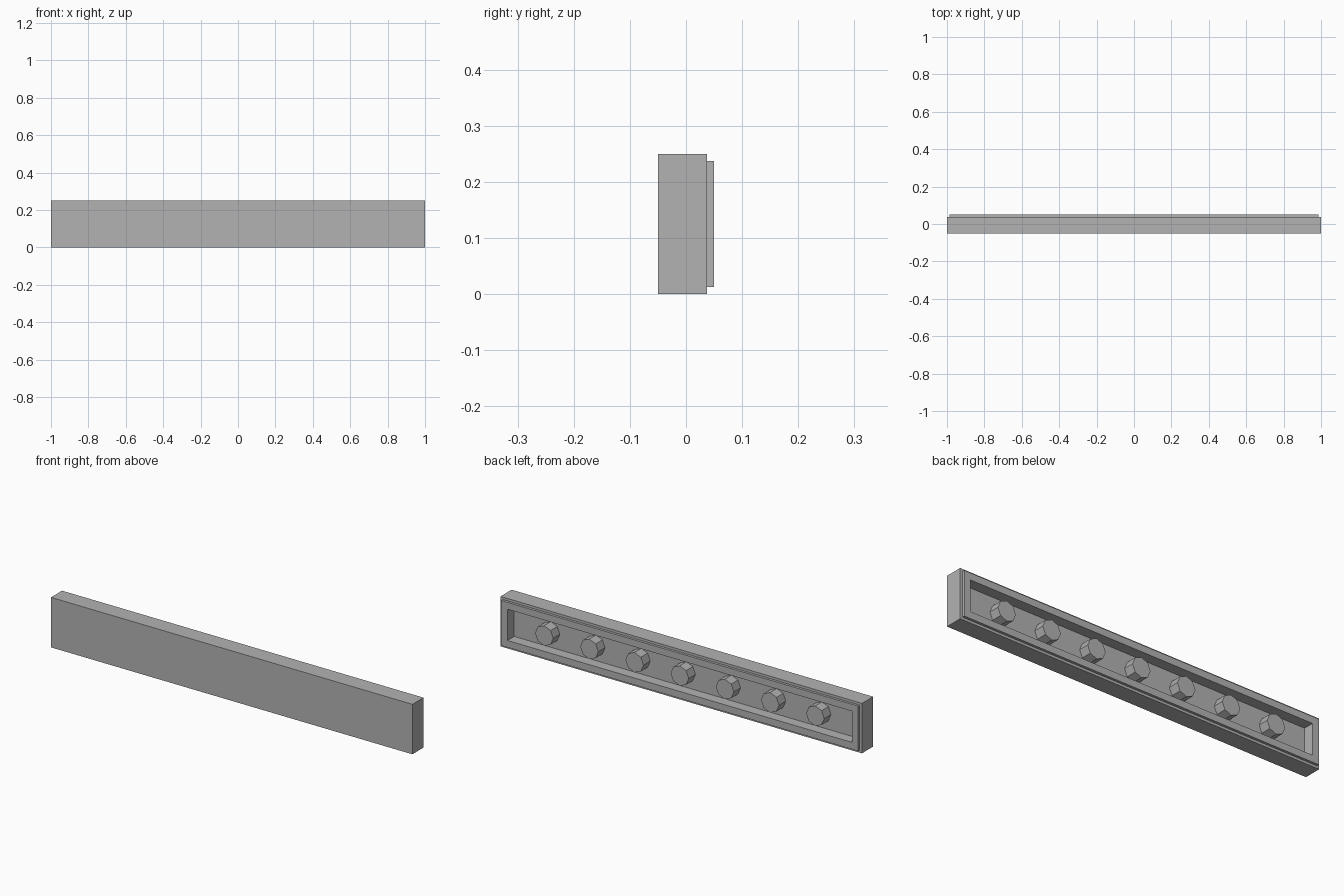
import bpy, bmesh
from mathutils import Matrix
from math import pi

cube = bpy.data.objects.get("Cube")
if cube:
    bpy.data.objects.remove(cube, do_unlink=True)

LENGTH, HEIGHT, DEPTH = 2.0, 0.25, 0.1
LIP, WALL = 0.0125, 0.047
BACK, STEP, FLOOR = DEPTH / 2, 0.0375, -0.003

grey = bpy.data.materials.new("mid_grey")
grey.use_nodes = True
grey.diffuse_color = (0.45, 0.45, 0.45, 1)
grey.node_tree.nodes["Principled BSDF"].inputs["Base Color"].default_value = grey.diffuse_color


def add_object(name, bm):
    bmesh.ops.recalc_face_normals(bm, faces=bm.faces)
    mesh = bpy.data.meshes.new(name)
    bm.to_mesh(mesh)
    bm.free()
    mesh.materials.append(grey)
    obj = bpy.data.objects.new(name, mesh)
    bpy.context.collection.objects.link(obj)
    return obj


def ring(bm, inset, y):
    x, low, high = LENGTH / 2 - inset, inset, HEIGHT - inset
    return [bm.verts.new((px, y, pz)) for px, pz in ((-x, low), (x, low), (x, high), (-x, high))]


# Hollow tile body: stepped rectangles from the front face round to the cavity floor
bm = bmesh.new()
profile = [(0, -DEPTH / 2), (0, STEP), (LIP, STEP), (LIP, BACK), (WALL, BACK), (WALL, FLOOR)]
rings = [ring(bm, inset, y) for inset, y in profile]
for a, b in zip(rings, rings[1:]):
    for i in range(4):
        j = (i + 1) % 4
        bm.faces.new((a[i], a[j], b[j], b[i]))
bm.faces.new(rings[0])
bm.faces.new(rings[-1])
add_object("tile_body", bm)

# Row of eight-sided pins standing in the cavity, flush with the rim
for n in range(7):
    bm = bmesh.new()
    place = Matrix.Translation(((n - 3) * HEIGHT, (BACK + FLOOR) / 2, HEIGHT / 2))
    bmesh.ops.create_cone(bm, cap_ends=True, segments=8, radius1=0.05, radius2=0.05,
                          depth=BACK - FLOOR, matrix=place @ Matrix.Rotation(pi / 2, 4, 'X'))
    add_object(f"support_pin_{n + 1}", bm)
